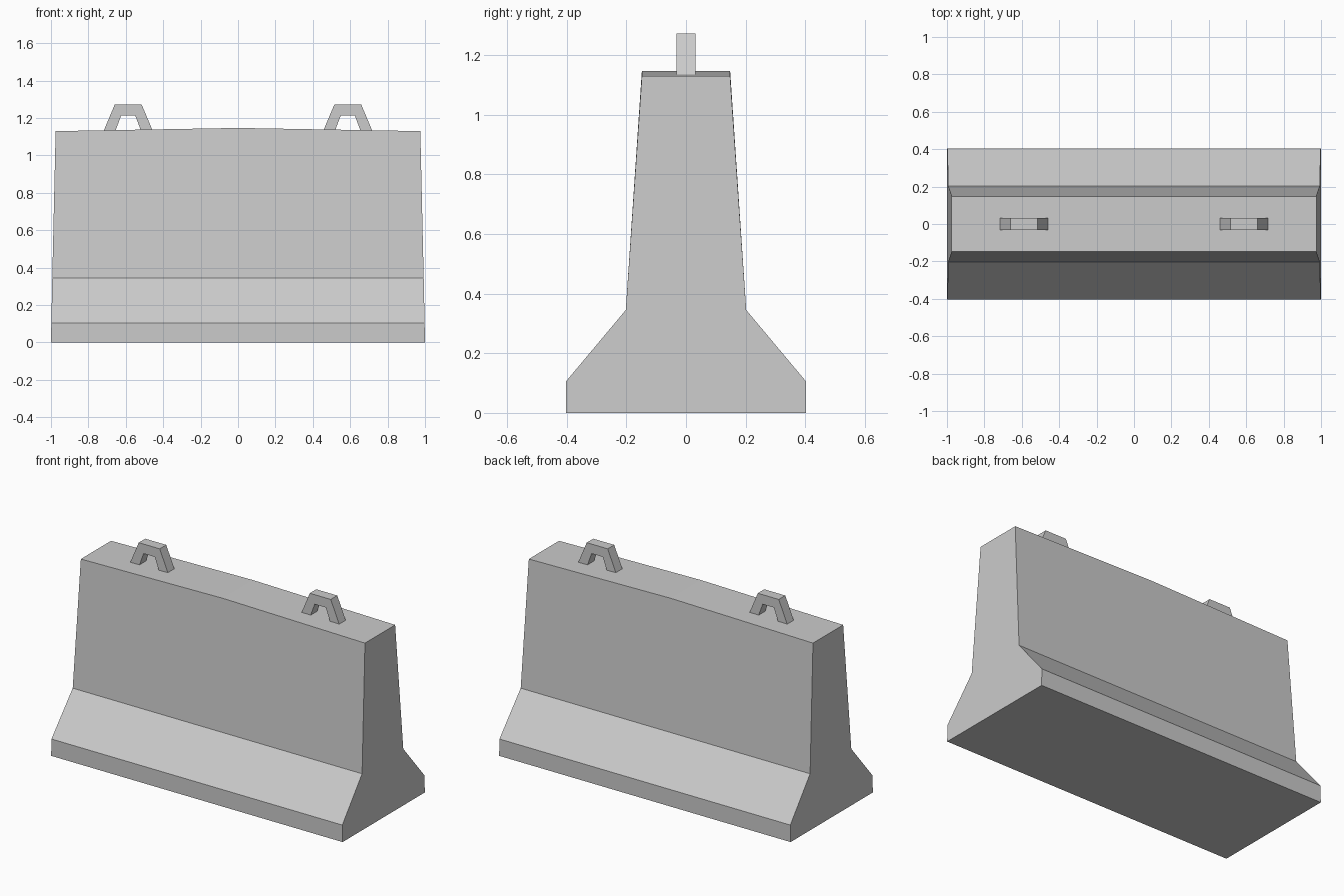
import bpy
import bmesh

cube = bpy.data.objects.get("Cube")
if cube:
    bpy.data.objects.remove(cube, do_unlink=True)

concrete = bpy.data.materials.new("concrete grey")
concrete.use_nodes = True
GREY = (0.6, 0.6, 0.6, 1)
concrete.diffuse_color = GREY
concrete.node_tree.nodes["Principled BSDF"].inputs["Base Color"].default_value = GREY


def loft(name, sections):
    """Skin matching closed sections and cap both ends."""
    bm = bmesh.new()
    rings = [[bm.verts.new(p) for p in s] for s in sections]
    for a, b in zip(rings, rings[1:]):
        for i in range(len(a)):
            j = (i + 1) % len(a)
            bm.faces.new((a[i], a[j], b[j], b[i]))
    bm.faces.new(rings[0])
    bm.faces.new(rings[-1])
    bmesh.ops.recalc_face_normals(bm, faces=bm.faces)
    mesh = bpy.data.meshes.new(name)
    bm.to_mesh(mesh)
    bm.free()
    mesh.materials.append(concrete)
    obj = bpy.data.objects.new(name, mesh)
    bpy.context.collection.objects.link(obj)
    return obj


# Barrier body: half width, height, half length at each level
levels = [(0.403, 0, 1.0), (0.403, 0.105, 0.998),
          (0.202, 0.345, 0.993), (0.148, 1.13, 0.975)]


def body_section(side):
    crown = 0.017 if side == 0 else 0
    half = [(side * l, w, z + (crown if z > 1 else 0)) for w, z, l in levels]
    return half + [(x, -y, z) for x, y, z in reversed(half)]


loft("barrier_body", [body_section(s) for s in (-1, 0, 1)])

# Lifting handles: trapezoid arches sunk slightly into the crown
arch = [(0.131, 1.132), (0.072, 1.272), (-0.072, 1.272), (-0.131, 1.132),
        (-0.068, 1.132), (-0.038, 1.213), (0.038, 1.213), (0.068, 1.132)]
for side, cx in (("left", 0.587), ("right", -0.587)):
    loft(side + "_lifting_handle",
         [[(cx + x, y, z) for x, z in arch] for y in (-0.032, 0.032)])
